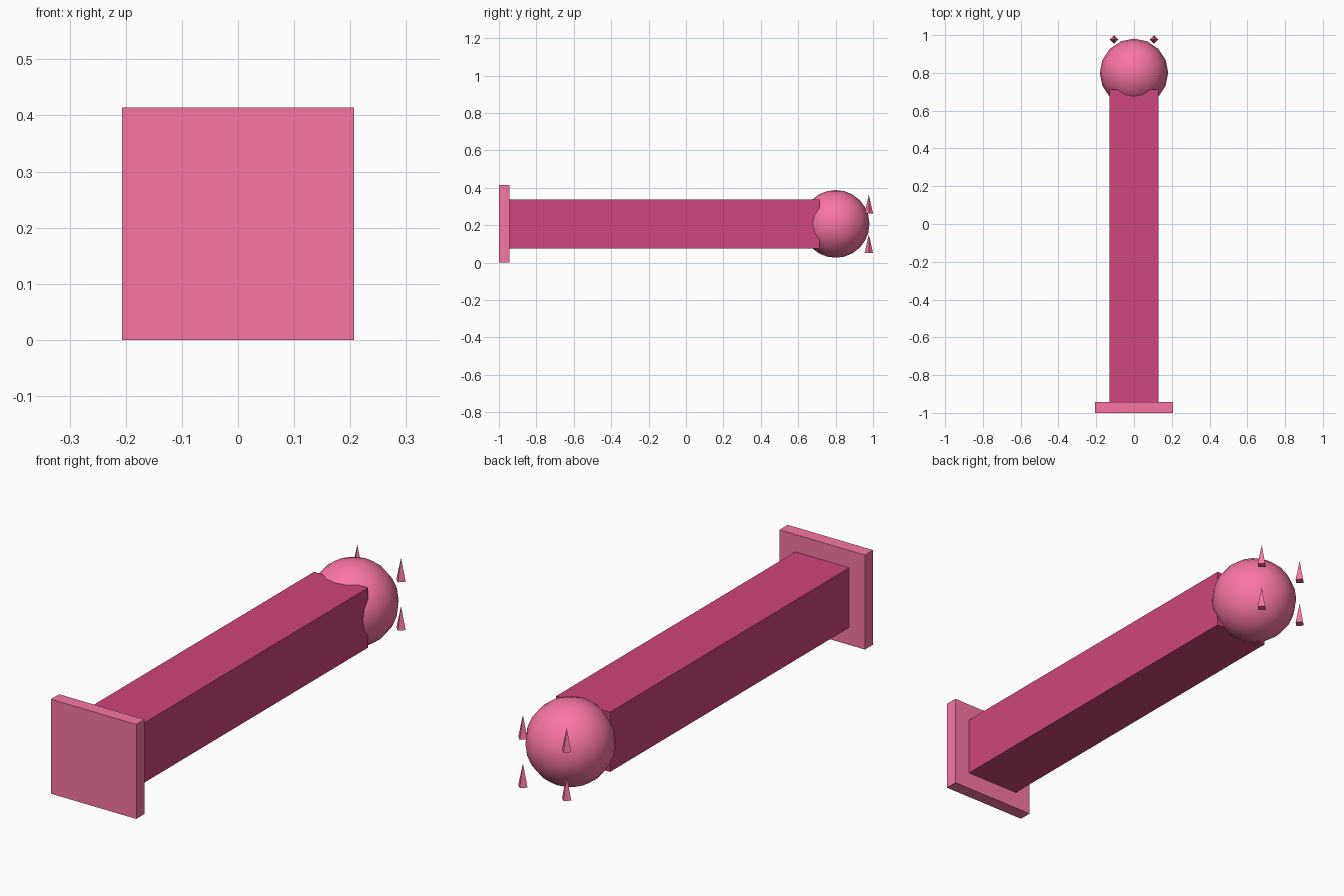
import bpy
import math

if "Cube" in bpy.data.objects:
    bpy.data.objects.remove(bpy.data.objects["Cube"])

CZ = 0.207  # height of the central axis


def material(name, rgb):
    m = bpy.data.materials.new(name)
    m.diffuse_color = (*rgb, 1)
    m.use_nodes = True
    m.node_tree.nodes["Principled BSDF"].inputs["Base Color"].default_value = m.diffuse_color
    return m


pink = material("pink", (0.95, 0.18, 0.38))
dark_pink = material("dark_pink", (0.62, 0.06, 0.20))


def finish(name, mat):
    ob = bpy.context.object
    ob.name = name
    ob.data.materials.append(mat)
    return ob


def box(name, y0, y1, half, mat):
    bpy.ops.mesh.primitive_cube_add(size=1, location=(0, (y0 + y1) / 2, CZ))
    bpy.context.object.scale = (2 * half, y1 - y0, 2 * half)
    bpy.ops.object.transform_apply(location=False, rotation=False, scale=True)
    return finish(name, mat)


# Square end plate and long shaft
box("end_plate", -1.0, -0.943, 0.207, pink)
box("shaft", -0.943, 0.713, 0.131, dark_pink)

# Round head
bpy.ops.mesh.primitive_uv_sphere_add(segments=16, ring_count=12, radius=0.181,
                                     location=(0, 0.8, CZ))
finish("ball_head", pink)
bpy.ops.object.shade_smooth()

# Four small upright pyramids behind the head
for sx, side in ((-1, "left"), (1, "right")):
    for sz, level in ((-1, "lower"), (1, "upper")):
        bpy.ops.mesh.primitive_cone_add(vertices=4, radius1=0.0225, radius2=0, depth=0.1,
                                        location=(sx * 0.106, 0.9775, CZ + sz * 0.106))
        finish(f"spike_{level}_{side}", pink)
